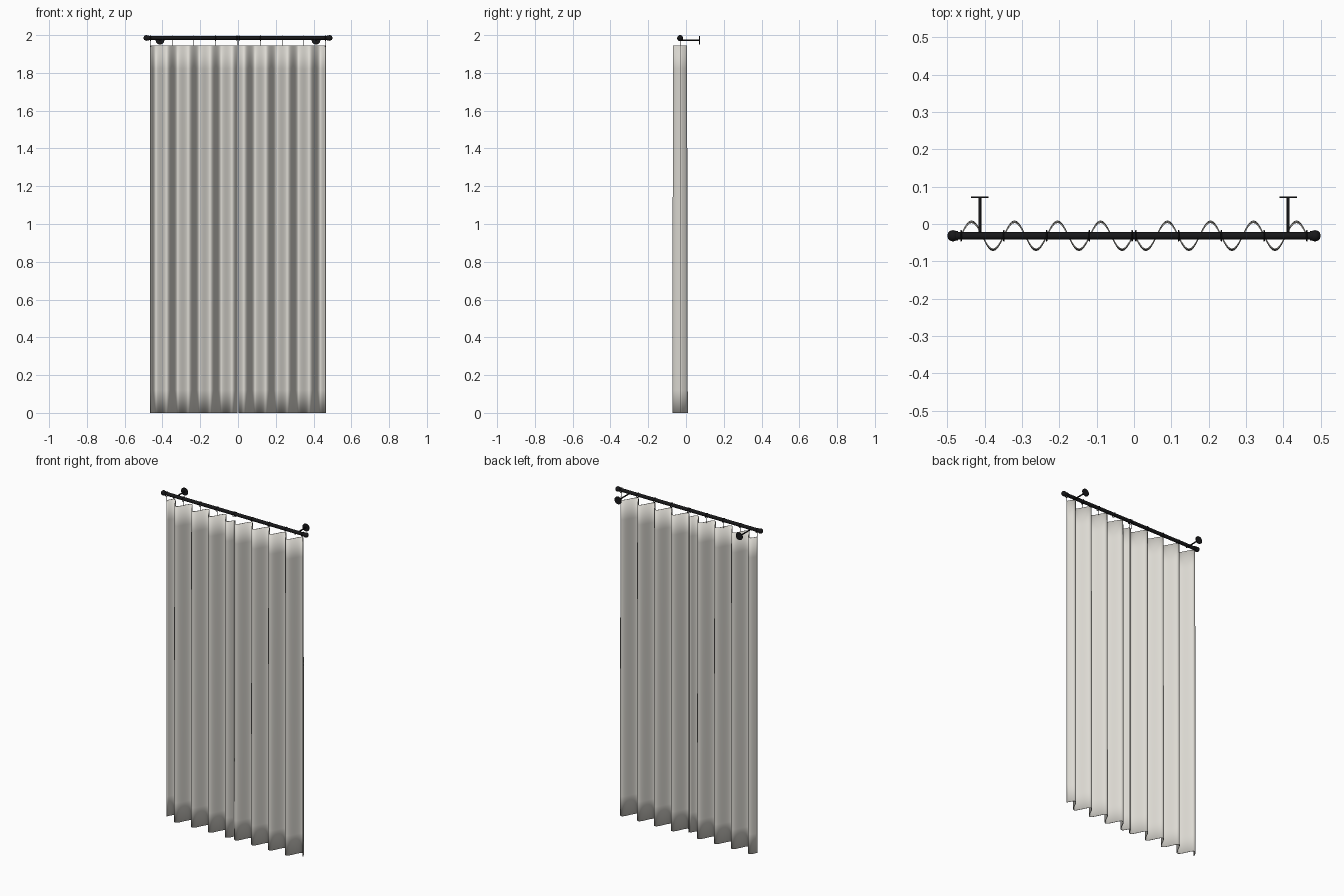
import bpy, bmesh, math
from mathutils import Vector

if "Cube" in bpy.data.objects:
    bpy.data.objects.remove(bpy.data.objects["Cube"])

ROD_Y, ROD_Z = -0.0315, 1.985


def material(name, rgb):
    m = bpy.data.materials.new(name)
    m.diffuse_color = (*rgb, 1)
    m.use_nodes = True
    m.node_tree.nodes["Principled BSDF"].inputs["Base Color"].default_value = m.diffuse_color
    return m


BLACK = material("black metal", (0.009, 0.009, 0.010))
LINEN = material("linen cloth", (0.72, 0.70, 0.65))


def finish(ob, name, mat, angle=40):
    ob.name = name
    ob.data.materials.append(mat)
    bpy.ops.object.select_all(action='DESELECT')
    ob.select_set(True)
    bpy.context.view_layer.objects.active = ob
    bpy.ops.object.shade_smooth_by_angle(angle=math.radians(angle))
    return ob


def rod(name, a, b, r, sides=24):
    a, b = Vector(a), Vector(b)
    bpy.ops.mesh.primitive_cylinder_add(vertices=sides, radius=r, depth=(b - a).length,
                                        location=(a + b) / 2)
    ob = bpy.context.object
    ob.rotation_euler = (b - a).to_track_quat('Z', 'Y').to_euler()
    return finish(ob, name, BLACK)


def curtain(name, side):
    # Four sine folds, slightly deeper towards the floor
    x0, x1, folds, nx, nz = 0.003, 0.464, 4, 96, 16
    bm = bmesh.new()
    rows = []
    for j in range(nz + 1):
        t = j / nz
        amp = 0.0395 - 0.004 * t
        rows.append([bm.verts.new((side * (x0 + (x1 - x0) * i / nx),
                                   ROD_Y - amp * math.sin(2 * math.pi * folds * i / nx),
                                   1.945 * t)) for i in range(nx + 1)])
    for lo, hi in zip(rows, rows[1:]):
        for i in range(nx):
            bm.faces.new((lo[i], lo[i + 1], hi[i + 1], hi[i]))
    me = bpy.data.meshes.new(name)
    bm.to_mesh(me)
    bm.free()
    ob = bpy.data.objects.new(name, me)
    bpy.context.collection.objects.link(ob)
    finish(ob, name, LINEN)
    mod = ob.modifiers.new("cloth thickness", 'SOLIDIFY')
    mod.thickness, mod.offset = 0.003, 0
    # thickness is added before the smoothing modifier, if there is one
    ob.modifiers.move(len(ob.modifiers) - 1, 0)


# Curtain rod
rod("curtain_rod", (-0.478, ROD_Y, ROD_Z), (0.478, ROD_Y, ROD_Z), 0.0105, 32)

for side, label in ((-1, "left"), (1, "right")):
    curtain(label + "_curtain", side)

    # Rounded finial with collar
    bpy.ops.mesh.primitive_uv_sphere_add(segments=24, ring_count=16, radius=0.015,
                                         location=(side * 0.485, ROD_Y, ROD_Z))
    finish(bpy.context.object, label + "_finial", BLACK)
    rod(label + "_finial_collar", (side * 0.471, ROD_Y, ROD_Z),
        (side * 0.479, ROD_Y, ROD_Z), 0.0125)

    # Wall bracket: arm under the rod and round wall plate
    bx, bz = side * 0.413, 1.973
    rod(label + "_bracket_arm", (bx, ROD_Y - 0.004, bz), (bx, 0.071, bz), 0.004, 16)
    rod(label + "_wall_plate", (bx, 0.069, bz), (bx, 0.073, bz), 0.023, 32)

    # Rings around the rod with hooks down to the cloth
    for i in range(5):
        x = side * (0.005 + 0.1145 * i)
        bpy.ops.mesh.primitive_torus_add(major_segments=28, minor_segments=8,
                                         major_radius=0.0135, minor_radius=0.0018,
                                         location=(x, ROD_Y, ROD_Z - 0.002),
                                         rotation=(0, math.pi / 2, 0))
        finish(bpy.context.object, f"{label}_ring_{i + 1}", BLACK, 60)
        rod(f"{label}_hook_{i + 1}", (x, ROD_Y, 1.971), (x, ROD_Y, 1.938), 0.0012, 8)
